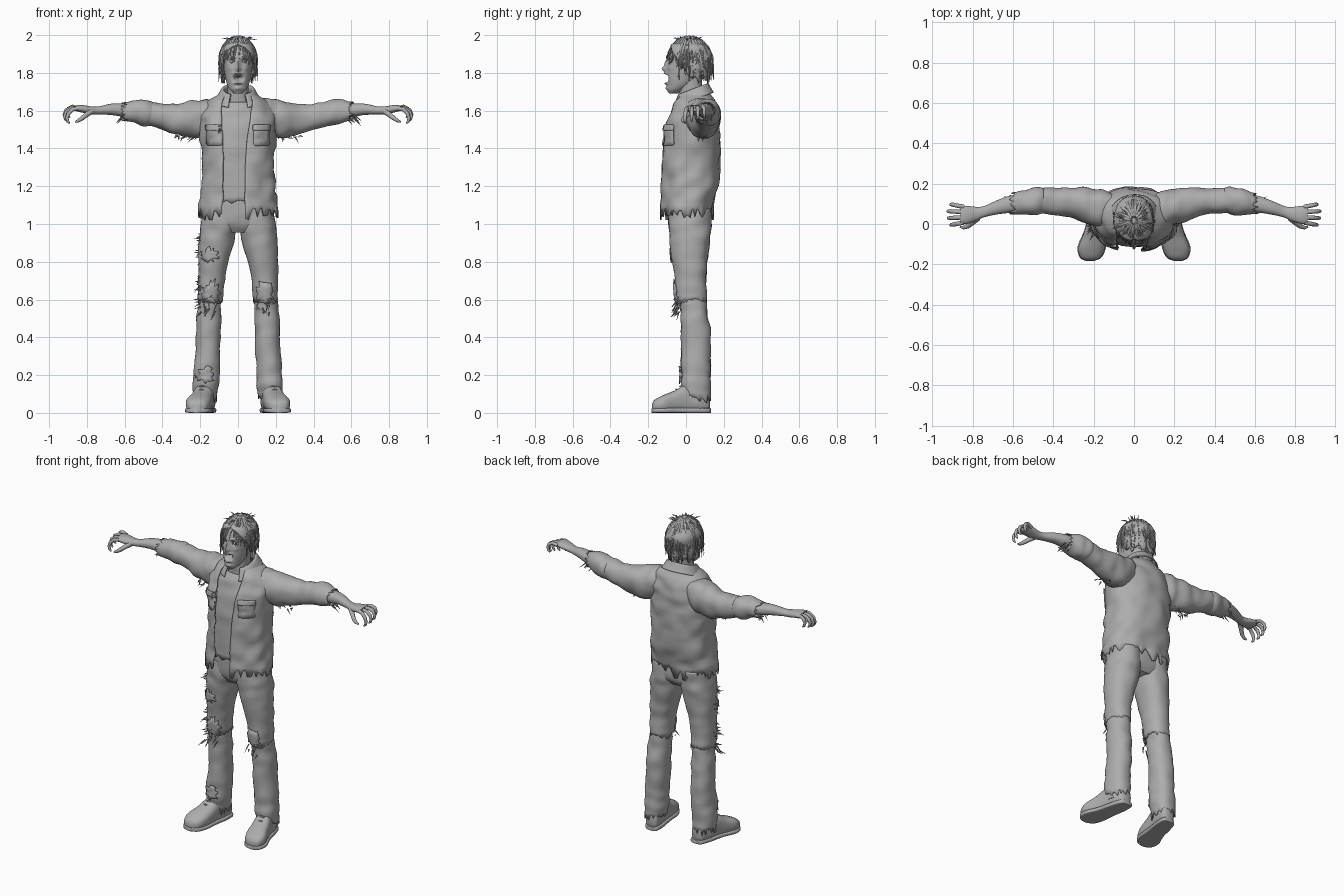
import bpy, bmesh, math, random
from math import sin, cos, pi, exp, radians
from mathutils import Vector, noise

if "Cube" in bpy.data.objects:
    bpy.data.objects.remove(bpy.data.objects["Cube"], do_unlink=True)
random.seed(4)
rnd = random.uniform

grey = bpy.data.materials.new("plain_grey")
grey.use_nodes = True
grey.diffuse_color = (0.42, 0.42, 0.42, 1)
grey.node_tree.nodes["Principled BSDF"].inputs["Base Color"].default_value = grey.diffuse_color


def finish(name, bm, solid=0.0):
    """Turn a bmesh into a smooth shaded object, with cloth thickness if asked."""
    bmesh.ops.recalc_face_normals(bm, faces=bm.faces)
    mesh = bpy.data.meshes.new(name)
    bm.to_mesh(mesh)
    bm.free()
    mesh.materials.append(grey)
    obj = bpy.data.objects.new(name, mesh)
    bpy.context.collection.objects.link(obj)
    bpy.ops.object.select_all(action='DESELECT')
    obj.select_set(True)
    bpy.context.view_layer.objects.active = obj
    bpy.ops.object.shade_smooth_by_angle(angle=radians(45))
    if solid:
        mod = obj.modifiers.new("thickness", 'SOLIDIFY')
        mod.thickness, mod.offset = solid, 0
    return obj


def spline(rows, steps):
    """Catmull-Rom interpolation between cross-sections."""
    out = []
    for i in range(len(rows) - 1):
        a, b, c, d = (rows[min(max(i + k, 0), len(rows) - 1)] for k in (-1, 0, 1, 2))
        for s in range(steps):
            t = s / steps
            out.append([0.5 * (2*q + (r-p)*t + (2*p-5*q+4*r-s2)*t*t + (3*q-p-3*r+s2)*t**3)
                        for p, q, r, s2 in zip(a, b, c, d)])
    return out + [list(rows[-1])]


def loft(name, axis, rows, side=1, n=40, steps=5, power=2.2, jag=0.0, crease=0.0,
         gap=None, tilt=0.0, solid=0.0, caps=True, shape=None):
    """Skin cross-sections (along, centre u, centre v, radius u, radius v)."""
    bm = bmesh.new()
    rings, sections = [], spline(rows, steps)
    for i, (w, cu, cv, ru, rv) in enumerate(sections):
        t = i / (len(sections) - 1)
        lo, hi = gap(t) if gap else (0, 0)
        ring = []
        for k in range(n + (1 if gap else 0)):
            a = -pi / 2 + hi + (2 * pi - hi - lo) * k / n
            c, s = cos(a), sin(a)
            u = math.copysign(abs(c) ** (2 / power), c) * ru
            v = math.copysign(abs(s) ** (2 / power), s) * rv
            f = 1 + crease * noise.noise(Vector((cu + u, cv + v, w * 1.6)) * 11 + Vector((side, 0, 0)))
            u, v, along = cu + u * f, cv + v * f, w + tilt * v
            if jag and i == 0:
                along += math.copysign(jag, rows[0][0] - rows[-1][0]) * random.random() ** 1.5
            p = {'x': (along, u, v), 'y': (u, along, v), 'z': (u, v, along)}[axis]
            p = Vector((p[0] * side, p[1], max(p[2], 0)))
            ring.append(bm.verts.new(shape(p) if shape else p))
        rings.append(ring)
    for a, b in zip(rings, rings[1:]):
        for k in range(n):
            j = k + 1 if gap else (k + 1) % n
            bm.faces.new((a[k], a[j], b[j], b[k]))
    if caps and not gap:
        bm.faces.new(rings[0])
        bm.faces.new(rings[-1])
    return finish(name, bm, solid)


def strands(name, paths, depth, sides=1):
    """Tapered tubes along lists of (point, relative radius)."""
    cu = bpy.data.curves.new(name, 'CURVE')
    cu.dimensions, cu.bevel_depth, cu.bevel_resolution = '3D', depth, sides
    cu.use_fill_caps = True
    for path in paths:
        sp = cu.splines.new('POLY')
        sp.points.add(len(path) - 1)
        for pt, (p, r) in zip(sp.points, path):
            pt.co, pt.radius = (*p, 1), r
    cu.materials.append(grey)
    obj = bpy.data.objects.new(name, cu)
    bpy.context.collection.objects.link(obj)
    bpy.ops.object.select_all(action='DESELECT')
    obj.select_set(True)
    bpy.context.view_layer.objects.active = obj
    bpy.ops.object.convert(target='MESH')


def drape(name, target, cx, cz, w, h, ragged=0.0, lift=0.006):
    """Lay a rectangular or ragged scrap of cloth on the front of a part."""
    bpy.context.view_layer.update()
    bm, n, rings = bmesh.new(), 28, []
    scale = [1 + rnd(-ragged, ragged) for _ in range(n)]
    for f in (0.05, 0.5, 1):
        ring = []
        for k in range(n):
            c, s = cos(2 * pi * k / n), sin(2 * pi * k / n)
            r = f * scale[k] / (1 if ragged else max(abs(c), abs(s)))
            x, z = cx + w * c * r, cz + h * s * r
            hit, loc, _, _ = target.ray_cast((x, -1, z), (0, 1, 0))
            if not hit:
                loc = target.closest_point_on_mesh((x, 0, z))[1]
            ring.append(bm.verts.new((loc.x, loc.y - lift, loc.z)))
        rings.append(ring)
    for a, b in zip(rings, rings[1:]):
        for k in range(n):
            bm.faces.new((a[k], a[(k + 1) % n], b[(k + 1) % n], b[k]))
    bm.faces.new(rings[0])
    return finish(name, bm, 0.005)


# Head, with the face pushed in and out by soft bumps: x, z, spread x, spread z, amount
bumps = [(0, 1.82, .012, .016, .026), (0, 1.85, .010, .022, .014), (0, 1.772, .020, .014, -.045),
         (0, 1.796, .022, .006, .014), (0, 1.744, .020, .006, .016), (0, 1.718, .022, .012, .010)]
for s in (-1, 1):
    bumps += [(s*.032, 1.862, .015, .010, -.014), (s*.03, 1.884, .022, .006, .008),
              (s*.045, 1.825, .015, .014, .006)]


def face(p):
    if p.y < -0.02:
        p.y -= sum(m * exp(-((p.x-x)/a)**2 - ((p.z-z)/b)**2) for x, z, a, b, m in bumps)
    return p


loft("head", 'z', [(1.69, 0, -.065, .02, .025), (1.71, 0, -.055, .042, .042), (1.74, 0, -.03, .058, .07),
                   (1.78, 0, -.01, .068, .095), (1.83, 0, .01, .076, .11), (1.88, 0, .015, .08, .112),
                   (1.92, 0, .018, .076, .105), (1.95, 0, .02, .055, .075), (1.967, 0, .02, .015, .02)],
     n=72, steps=8, shape=face)
loft("neck", 'z', [(1.56, 0, .03, .10, .09), (1.63, 0, .035, .075, .07), (1.68, 0, .025, .056, .06),
                   (1.80, 0, .02, .058, .065)], crease=.03)
strands("upper_teeth", [[((x * .007, -.088 + abs(x) * .003, 1.785), 1) for x in range(-2, 3)]], .005)
for s, label in ((1, "left"), (-1, "right")):
    loft(label + "_ear", 'z', [(1.79, .074, .015, .004, .008), (1.81, .08, .015, .009, .016),
                               (1.845, .085, .02, .01, .022), (1.86, .08, .02, .004, .01)], s, n=16)
    loft(label + "_eye", 'z', [(1.851, .032, -.076, .003, .003), (1.856, .032, -.076, .011, .011),
                               (1.867, .032, -.076, .011, .011), (1.872, .032, -.076, .003, .003)], s, n=16)

# Messy hair: a cap open over the face, covered in loose strands
loft("hair_cap", 'z', [(1.78, 0, .045, .078, .075), (1.85, 0, .03, .092, .098), (1.91, 0, .02, .09, .108),
                       (1.95, 0, .015, .07, .085), (1.975, 0, .015, .015, .02)], jag=.04, crease=.12,
     gap=lambda t: (1.25 * max(0, 1 - t * 1.4) ** .5,) * 2, solid=.006)
locks = []
for i in range(170):
    a, swell = rnd(0, 2 * pi), rnd(.95, 1.1)
    front = -sin(a) > .45
    reach, twist = (rnd(1.0, 1.6) if front else rnd(1.6, 2.6)), rnd(-.35, .35)
    path = []
    for k in range(7):
        t = k / 6
        th, b = .15 + reach * t, a + twist * t
        flat = min(th, pi / 2)
        z = cos(flat) * .118 * swell - max(0, th - pi / 2) * .10
        out = sin(flat) * (swell + .08 * t * t * rnd(-.5, 1))
        path.append(((.094 * out * cos(b), .018 + .113 * out * sin(b), min(1.862 + z, 1.99)), 1.15 - t))
    locks.append(path)
for i in range(26):
    a, r = rnd(0, 2 * pi), rnd(.02, .06)
    locks.append([((cos(a) * r * q, .015 + sin(a) * r * q, 1.955 + h), w)
                  for q, h, w in ((.6, 0, .9), (1.1, .025, .6), (1.7, rnd(.02, .042), .1))])
strands("hair_strands", locks, .0075)

# Undershirt, trouser seat and the open ragged shirt
undershirt = loft("undershirt", 'z', [(1.13, 0, .01, .18, .12), (1.25, 0, .02, .175, .128), (1.4, 0, .025, .172, .132),
                  (1.52, 0, .03, .175, .122), (1.6, 0, .04, .145, .11), (1.645, 0, .04, .085, .085)],
                  jag=.025, crease=.06, caps=False, solid=.005)
loft("trouser_seat", 'z', [(.955, 0, .02, .13, .08), (1.0, 0, .02, .18, .108), (1.08, 0, .015, .182, .112),
                           (1.18, 0, .015, .172, .11)], crease=.04, power=2.5)
shirt = loft("open_shirt", 'z', [(1.085, 0, .005, .205, .133), (1.2, 0, .02, .192, .147), (1.35, 0, .025, .187, .152),
                                 (1.5, 0, .03, .198, .143), (1.58, 0, .04, .19, .128), (1.64, 0, .045, .16, .108),
                                 (1.675, 0, .05, .115, .085), (1.695, 0, .05, .075, .07)],
             n=72, power=2.4, jag=.07, crease=.09, solid=.007,
             gap=lambda t: (.34 + .35 * t ** 3, .12 + .55 * t ** 2))
loft("collar", 'z', [(1.655, 0, .035, .085, .082), (1.70, 0, .035, .074, .074), (1.712, 0, .035, .08, .08),
                     (1.695, 0, .035, .095, .09), (1.655, 0, .035, .118, .108)], tilt=.38, n=44,
     crease=.05, gap=lambda t: (.55 - .15 * t, .55 - .15 * t), solid=.006)

threads = []


def fray(centre, count, direction, spread):
    """Queue loose threads around a torn place."""
    for _ in range(count):
        p = Vector(centre) + Vector([rnd(-q, q) for q in spread])
        d = Vector(direction) + Vector([rnd(-.5, .5) for _ in range(3)])
        threads.append([(p, 1), (p + d * .018, .8), (p + d * rnd(.025, .045), .1)])


for s, label in ((1, "left"), (-1, "right")):
    # Chest pockets
    drape(label + "_pocket", shirt, s * .125, 1.465, .042, .05)
    drape(label + "_pocket_flap", shirt, s * .125, 1.51, .047, .016, lift=.011)

    # Sleeve, rolled cuff, forearm and hand
    loft(label + "_sleeve", 'x', [(.54, .105, 1.592, .052, .055), (.46, .115, 1.58, .058, .062),
                                  (.38, .113, 1.563, .064, .068), (.30, .103, 1.553, .072, .082),
                                  (.22, .09, 1.555, .085, .098), (.15, .075, 1.565, .09, .095),
                                  (.08, .06, 1.58, .07, .07)], s, crease=.13, caps=False, solid=.006)
    loft(label + "_cuff", 'x', [(.585, .102, 1.595, .05, .047), (.56, .105, 1.596, .056, .055),
                                (.52, .11, 1.592, .062, .064), (.48, .115, 1.587, .064, .066),
                                (.45, .117, 1.582, .056, .058)], s, jag=.035, crease=.16, caps=False, solid=.006)
    loft(label + "_forearm", 'x', [(.50, .108, 1.595, .04, .038), (.60, .10, 1.602, .042, .036),
                                   (.67, .085, 1.607, .036, .030), (.74, .062, 1.601, .028, .021),
                                   (.78, .05, 1.602, .034, .021), (.83, .045, 1.611, .045, .02),
                                   (.86, .045, 1.613, .042, .014)], s, n=28, crease=.05)
    fingers = []
    for i in range(4):
        y, reach, drop = .085 - i * .026, (.0, .014, .012, .0)[i], (.0, .01, .02, .03)[i]
        fingers.append([((s * (x + reach * f), y + (y - .045) * f * .3, z - drop * f), r) for x, z, f, r in
                        ((.845, 1.613, 0, 1.1), (.875, 1.622, .5, 1), (.897, 1.612, .9, 1),
                         (.906, 1.59, 1, .85), (.9, 1.572, 1, .75), (.89, 1.562, 1, .35))])
    fingers.append([((s * x, y, z), r) for x, y, z, r in
                    ((.775, .03, 1.598, 1.5), (.80, .008, 1.58, 1.3), (.825, -.012, 1.56, 1.1),
                     (.845, -.018, 1.547, .9), (.862, -.015, 1.54, .4))])
    strands(label + "_fingers", fingers, .0105, 3)
    fray((s * .6, .10, 1.57), 10, (s * .6, 0, -.6), (.02, .045, .02))
    fray((s * .27, .09, 1.465), 14, (s * .4, -.2, -.3), (.07, .03, .008))

    # Trouser legs, torn at the knee
    upper = loft(label + "_upper_trouser", 'z', [(.605, .146, .03, .062, .078), (.7, .141, .025, .067, .081),
                 (.8, .131, .02, .077, .09), (.92, .112, .022, .092, .105), (1.0, .1, .02, .094, .11),
                 (1.08, .095, .02, .088, .108)], s, jag=.03, crease=.08, caps=False, solid=.006)
    loft(label + "_lower_trouser", 'z', [(.10, .17, .06, .061, .07), (.16, .17, .053, .064, .076),
         (.25, .164, .052, .065, .075), (.4, .157, .052, .063, .074), (.53, .152, .043, .061, .07),
         (.62, .147, .033, .055, .069), (.70, .142, .03, .055, .068)],
         s, jag=.05, crease=.13, caps=False, solid=.006)
    drape(label + "_knee_tear", upper, s * .145, .63, .045, .07, ragged=.3, lift=.008)
    fray((s * .15, -.045, .58), 12, (s * .3, -.5, -.8), (.05, .012, .05))

    # Boot, sole and laces
    loft(label + "_boot", 'y', [(-.18, .217, .03, .022, .018), (-.165, .215, .038, .05, .032),
                                (-.12, .21, .048, .066, .046), (-.06, .195, .06, .06, .058),
                                (0, .182, .075, .053, .075), (.07, .17, .07, .05, .07),
                                (.115, .162, .06, .04, .055), (.128, .16, .055, .02, .03)],
         s, n=32, power=2.6)
    loft(label + "_boot_ankle", 'z', [(.05, .175, .04, .05, .07), (.12, .174, .035, .052, .062),
                                      (.19, .168, .045, .054, .062)], s, crease=.06)
    loft(label + "_sole", 'y', [(-.183, .218, .012, .02, .012), (-.165, .215, .013, .055, .013),
                                (-.11, .208, .013, .071, .013), (-.03, .188, .013, .058, .013),
                                (.06, .17, .013, .054, .013), (.12, .16, .013, .042, .013),
                                (.132, .158, .012, .02, .012)], s, n=24, power=5)
    strands(label + "_laces", [[((s * (.2 - i * .006 + q * .03), -.075 + i * .022 + abs(q) * .012,
                                  .108 + i * .017 - q * q * .02), 1) for q in (-1, -.5, 0, .5, 1)]
                               for i in range(4)], .0045)

# Extra rips down the right thigh and ankle
right_thigh = bpy.data.objects["right_upper_trouser"]
drape("thigh_tear", right_thigh, -.15, .835, .04, .035, ragged=.4, lift=.007)
drape("ankle_tear", bpy.data.objects["right_lower_trouser"], -.17, .2, .045, .04, ragged=.35, lift=.008)
for z in (.92, .83, .72, .66, .58):
    fray((-.198, 0, z), 7, (-.5, -.5, -.4), (.006, .03, .03))
fray((0, .01, 1.1), 16, (0, 0, -.8), (.2, .01, .01))
strands("loose_threads", threads, .004)
